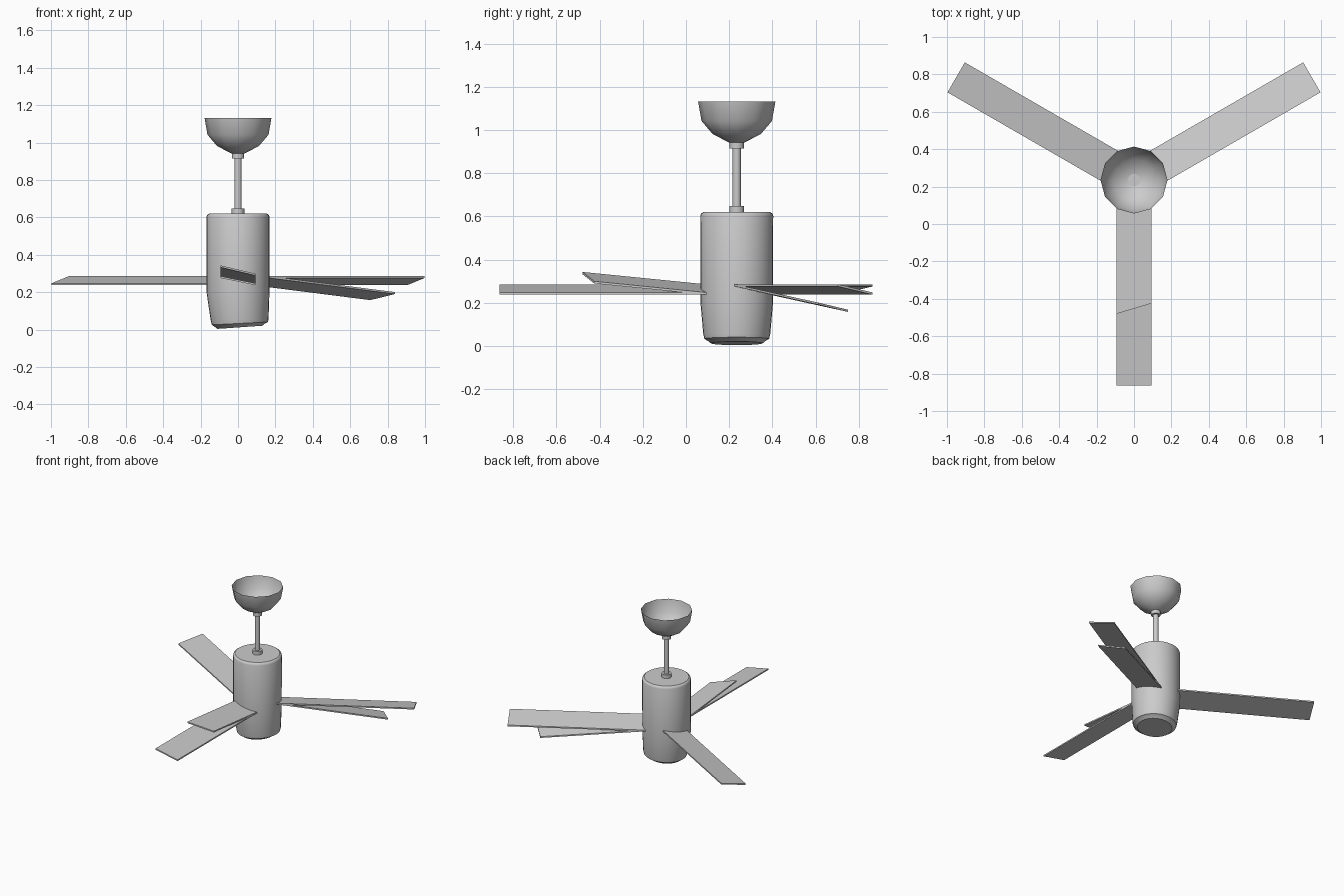
import bpy, bmesh, math
from mathutils import Vector

if "Cube" in bpy.data.objects:
    bpy.data.objects.remove(bpy.data.objects["Cube"])

CY = 0.235          # fan axis sits at x = 0, y = CY


def finish(name, bm, smooth=None):
    bmesh.ops.recalc_face_normals(bm, faces=bm.faces)
    me = bpy.data.meshes.new(name)
    bm.to_mesh(me)
    bm.free()
    ob = bpy.data.objects.new(name, me)
    bpy.context.collection.objects.link(ob)
    if smooth:
        bpy.ops.object.select_all(action='DESELECT')
        ob.select_set(True)
        bpy.context.view_layer.objects.active = ob
        bpy.ops.object.shade_smooth_by_angle(angle=math.radians(smooth))
    return ob


def lathe(name, profile, sides, smooth=35, caps=(True, True)):
    """Rings of (radius, z, x offset, tilt along x) joined bottom to top."""
    bm = bmesh.new()
    rings = []
    for p in profile:
        r, z, dx, tilt = (tuple(p) + (0, 0))[:4]
        ring = []
        for i in range(sides):
            a = 2 * math.pi * i / sides
            x = dx + r * math.cos(a)
            ring.append(bm.verts.new((x, CY + r * math.sin(a), z + tilt * x)))
        rings.append(ring)
    for lo, hi in zip(rings, rings[1:]):
        for i in range(sides):
            j = (i + 1) % sides
            bm.faces.new((lo[i], lo[j], hi[j], hi[i]))
    if caps[0]:
        bm.faces.new(rings[0])
    if caps[1]:
        bm.faces.new(rings[-1])
    return finish(name, bm, smooth)


def blade(name, angle, len_minus, len_plus, slope=0.0):
    """Pitched flat board running out from the axis; the tip may be skewed."""
    a = math.radians(angle)
    along = Vector((math.cos(a), math.sin(a), 0))
    side = Vector((-math.sin(a), math.cos(a), 0))
    root, half, thick = 0.11, 0.0925, 0.01
    bm = bmesh.new()
    layers = []
    for dz in (-thick / 2, thick / 2):
        layer = []
        for u, v in ((root, -half), (len_minus, -half), (len_plus, half), (root, half)):
            p = along * u + side * v
            z = 0.262 - 0.205 * v + slope * (u - 0.143) + dz
            layer.append(bm.verts.new((p.x, p.y + CY, z)))
        layers.append(layer)
    bot, top = layers
    bm.faces.new(bot)
    bm.faces.new(top)
    for i in range(4):
        j = (i + 1) % 4
        bm.faces.new((bot[i], bot[j], top[j], top[i]))
    return finish(name, bm)


# Motor housing: straight barrel with a soft top edge and tapered, tilted base
lathe("motor_housing",
      [(0.12, 0.012, 0.01, 0.07), (0.132, 0.022, 0.01, 0.07), (0.15, 0.033, 0.01, 0.05),
       (0.155, 0.055, 0.008), (0.168, 0.20), (0.169, 0.602), (0.165, 0.613), (0.155, 0.62)], 32)

# Hanging rod and its two collars
lathe("down_rod", [(0.019, 0.62), (0.019, 0.945)], 16)
lathe("lower_collar", [(0.034, 0.618), (0.034, 0.648)], 16)
lathe("upper_collar", [(0.033, 0.914), (0.033, 0.945)], 16)

# Open ceiling canopy, twelve sides
lathe("ceiling_canopy",
      [(0.036, 0.942), (0.112, 0.982), (0.163, 1.042), (0.179, 1.132)], 12,
      smooth=50, caps=(True, False))

# Three level blades
for label, ang in (("right", 30), ("left", 150), ("front", 270)):
    blade("blade_" + label, ang, 1.098, 1.098)

# Two shorter slanted boards sharing the same roots
blade("slanted_blade_right", 30, 0.916, 0.87, -0.11)
blade("slanted_blade_front", 270, 0.715, 0.66, 0.10)
